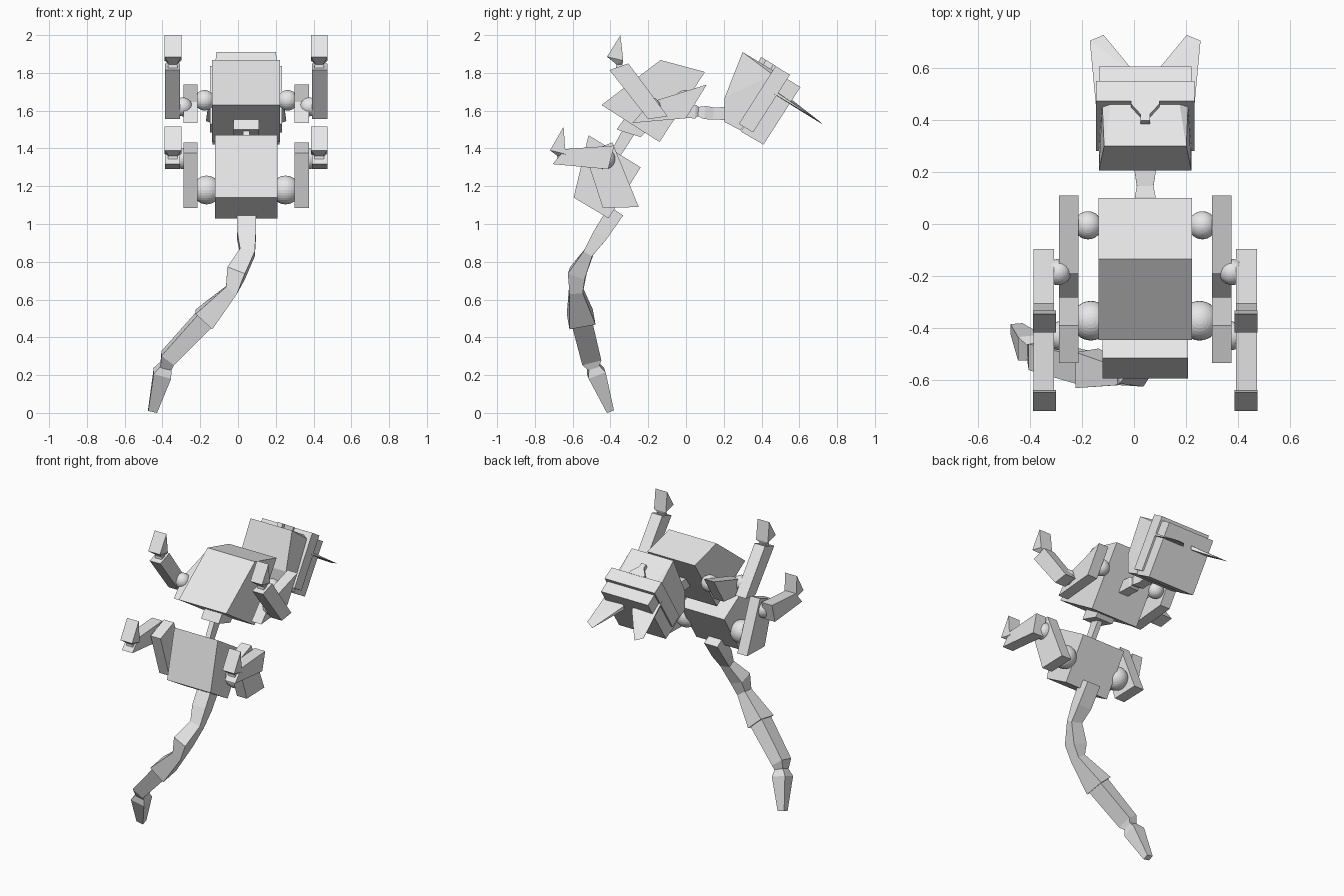
import bpy, bmesh
from mathutils import Vector

cube = bpy.data.objects.get("Cube")
if cube:
    bpy.data.objects.remove(cube)

MID = 0.043  # x of the body's mirror plane

grey = bpy.data.materials.new("light_grey")
grey.use_nodes = True
grey.diffuse_color = (0.8, 0.8, 0.8, 1)
grey.node_tree.nodes["Principled BSDF"].inputs["Base Color"].default_value = (0.8, 0.8, 0.8, 1)


def finish(name, bm):
    bmesh.ops.recalc_face_normals(bm, faces=bm.faces)
    mesh = bpy.data.meshes.new(name)
    bm.to_mesh(mesh)
    bm.free()
    mesh.materials.append(grey)
    obj = bpy.data.objects.new(name, mesh)
    bpy.context.collection.objects.link(obj)
    return obj


def hull(name, points):
    """Convex block round a few corner points, measured from the mirror plane."""
    bm = bmesh.new()
    for x, y, z in points:
        bm.verts.new((x + MID, y, z))
    bmesh.ops.convex_hull(bm, input=bm.verts)
    bmesh.ops.dissolve_limit(bm, angle_limit=0.02, verts=bm.verts, edges=bm.edges)
    return finish(name, bm)


def slab(name, profile, x0, x1):
    """Side profile of (y, z) points extruded from x0 to x1."""
    return hull(name, [(x, y, z) for y, z in profile for x in (x0, x1)])


def ball(name, x, y, z, r):
    bm = bmesh.new()
    bmesh.ops.create_uvsphere(bm, u_segments=32, v_segments=16, radius=r)
    bmesh.ops.translate(bm, vec=(x + MID, y, z), verts=bm.verts)
    return finish(name, bm)


def loft(name, rows):
    """Four-sided tube through rows of (x, y, z, half width, half depth)."""
    bm = bmesh.new()
    centres = [Vector(r[:3]) for r in rows]
    rings = []
    for i, row in enumerate(rows):
        t = (centres[min(i + 1, len(rows) - 1)] - centres[max(i - 1, 0)]).normalized()
        u = (Vector((1, 0, 0)) - t * t.x).normalized()
        v = t.cross(u)
        rings.append([bm.verts.new(centres[i] + u * a * row[3] + v * b * row[4])
                      for a, b in ((1, 1), (-1, 1), (-1, -1), (1, -1))])
    for a, b in zip(rings, rings[1:]):
        for k in range(4):
            m = (k + 1) % 4
            bm.faces.new((a[k], a[m], b[m], b[k]))
    bm.faces.new(rings[0])
    bm.faces.new(rings[-1])
    return finish(name, bm)


# Trunk
slab("chest", [(-.447, 1.63), (-.135, 1.868), (.1, 1.805), (-.14, 1.434)], -.18, .18)
slab("hips", [(-.516, 1.47), (-.24, 1.3), (-.41, 1.03), (-.595, 1.14)], -.165, .165)
slab("spine_block", [(-.367, 1.5), (-.325, 1.56), (-.2, 1.5), (-.24, 1.46)], -.067, .067)
slab("spine_rod", [(-.33, 1.51), (-.27, 1.48), (-.36, 1.34), (-.41, 1.36)], -.017, .017)

# Neck
loft("neck", [(MID, -.05, 1.6, .036, .036), (MID, .05, 1.595, .036, .036),
              (MID, .065, 1.595, .028, .025), (MID, .1, 1.59, .04, .035),
              (MID, .145, 1.585, .032, .032), (MID, .21, 1.585, .042, .034)])

# Head: tapered skull, raised band and face block
skull = [(.158, .3, 1.91), (.13, .475, 1.805), (.178, .205, 1.67),
         (.178, .205, 1.54), (.178, .29, 1.495), (.165, .46, 1.79)]
hull("skull", [(s * x, y, z) for x, y, z in skull for s in (-1, 1)])
slab("head_band", [(.474, 1.836), (.55, 1.79), (.355, 1.485), (.28, 1.53)], -.19, .19)
slab("face_block", [(.5, 1.79), (.606, 1.725), (.41, 1.42), (.29, 1.49)], -.178, .178)

# Funnel-shaped badge lying on the skull
ramp = lambda y, lift: 1.91 - .6 * (y - .3) + lift
for part, corners in (("wide", ((.055, .45), (.055, .465), (.018, .41))),
                      ("stem", ((.018, .41), (.018, .385)))):
    hull("badge_" + part, [(s * x, y + lift * .5, ramp(y, lift))
                           for x, y in corners for s in (-1, 1) for lift in (-.01, .025)])


def foot(name, s, tip, toe, heel, neck):
    """Wedge foot with a tapered ankle beneath it."""
    slab(name, [tip, toe, heel], s * .343, s * .432)
    base = [(s * x, y, z) for y, z in (toe, heel) for x in (.343, .432)]
    y, z = neck
    hull(name.replace("foot", "ankle"),
         base + [(s * x, y + d, z) for x in (.367, .408) for d in (-.015, .015)])
    slab(name.replace("foot", "ankle_peg"),
         [(y - .018, z), (y + .018, z), (y + .018, z - .03), (y - .018, z - .03)],
         s * .362, s * .413)


# Paired parts
for side, s in (("left", 1), ("right", -1)):
    # Ears
    hull(side + "_ear", [(s * x, y, z) for x, y, z in (
        (.213, .705, 1.545), (.16, .727, 1.525), (.188, .44, 1.725), (.188, .44, 1.705),
        (.03, .57, 1.65), (.03, .565, 1.625))])
    # Front leg
    ball(side + "_shoulder_joint", s * .22, -.005, 1.655, .054)
    slab(side + "_upper_arm", [(-.188, 1.645), (.11, 1.738), (0, 1.56), (-.283, 1.535)],
         s * .257, s * .332)
    ball(side + "_elbow_joint", s * .335, -.185, 1.62, .05)
    slab(side + "_forearm", [(-.405, 1.815), (-.305, 1.85), (-.097, 1.57), (-.2, 1.555)],
         s * .35, s * .43)
    foot(side + "_front_foot", s, (-.347, 2.0), (-.418, 1.885), (-.332, 1.865), (-.353, 1.845))
    # Back leg
    ball(side + "_hip_joint", s * .209, -.372, 1.18, .076)
    slab(side + "_thigh", [(-.535, 1.375), (-.39, 1.432), (-.25, 1.09), (-.44, 1.085)],
         s * .257, s * .332)
    ball(side + "_knee_joint", s * .33, -.43, 1.345, .055)
    slab(side + "_shin", [(-.706, 1.317), (-.64, 1.397), (-.38, 1.415), (-.412, 1.29)],
         s * .35, s * .43)
    foot(side + "_back_foot", s, (-.648, 1.515), (-.72, 1.39), (-.638, 1.37), (-.665, 1.36))

# Jointed tail, bending down and to the right
loft("tail_upper", [(.045, -.37, 1.07, .05, .045), (.045, -.455, .94, .05, .04),
                    (.05, -.515, .85, .04, .026), (-.01, -.575, .74, .05, .047),
                    (-.035, -.583, .65, .034, .035), (-.18, -.555, .495, .06, .07)])
loft("tail_middle", [(-.17, -.558, .505, .05, .055), (-.372, -.505, .29, .042, .052),
                     (-.382, -.49, .24, .03, .03)])
loft("tail_tip", [(-.38, -.492, .25, .03, .03), (-.40, -.475, .21, .048, .048),
                  (-.452, -.402, .012, .024, .02)])
